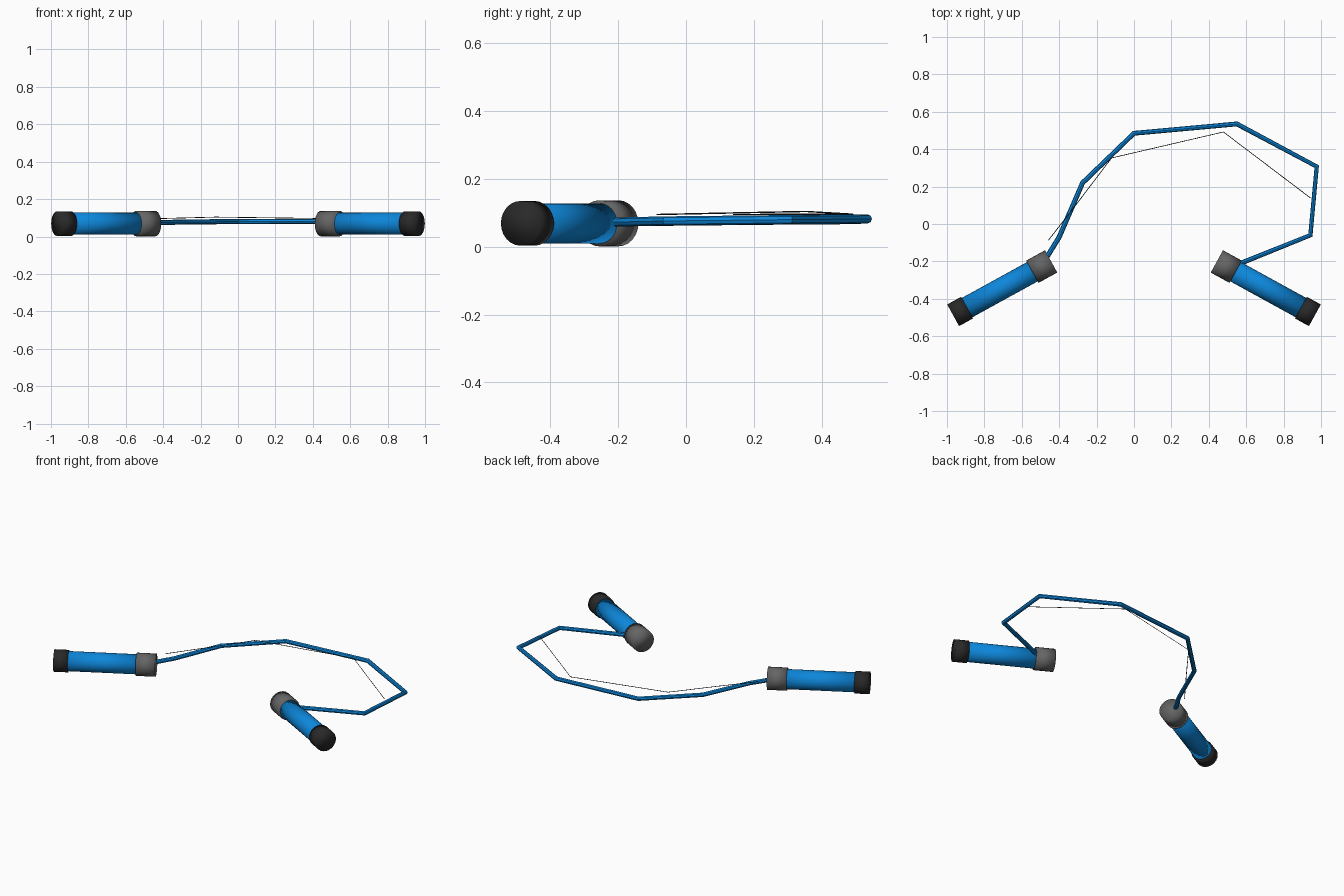
import bpy
from mathutils import Vector

cube = bpy.data.objects.get("Cube")
if cube:
    bpy.data.objects.remove(cube, do_unlink=True)


def material(name, rgb, roughness=0.5):
    mat = bpy.data.materials.new(name)
    mat.use_nodes = True
    color = (*rgb, 1)
    mat.diffuse_color = color
    bsdf = mat.node_tree.nodes["Principled BSDF"]
    bsdf.inputs["Base Color"].default_value = color
    bsdf.inputs["Roughness"].default_value = roughness
    return mat


BLUE = material("bright blue", (0.004, 0.24, 0.70))
GREY = material("mid grey", (0.13, 0.13, 0.13))
BLACK = material("soft black", (0.022, 0.022, 0.022))


def cylinder(name, start, end, radius, mat):
    """Smooth cylinder between two points."""
    axis = end - start
    bpy.ops.mesh.primitive_cylinder_add(
        vertices=24, radius=radius, depth=axis.length, location=(start + end) / 2,
        rotation=axis.to_track_quat('Z', 'Y').to_euler())
    obj = bpy.context.object
    obj.name = name
    obj.data.materials.append(mat)
    bpy.ops.object.shade_smooth()
    return obj


def cord(name, points, radius, resolution, mat):
    """Round cord with straight segments through the points."""
    curve = bpy.data.curves.new(name, 'CURVE')
    curve.dimensions = '3D'
    curve.bevel_depth = radius
    curve.bevel_resolution = resolution
    curve.use_fill_caps = True
    spline = curve.splines.new('POLY')
    spline.points.add(len(points) - 1)
    for target, point in zip(spline.points, points):
        target.co = (*point, 1)
    curve.materials.append(mat)
    obj = bpy.data.objects.new(name, curve)
    bpy.context.collection.objects.link(obj)
    # Turn the curve into a mesh
    bpy.ops.object.select_all(action='DESELECT')
    bpy.context.view_layer.objects.active = obj
    obj.select_set(True)
    bpy.ops.object.convert(target='MESH')
    bpy.ops.object.shade_smooth_by_angle()
    return bpy.context.object


# Two mirrored handles, each a grip with a collar and an end cap
for side, label in ((-1, "right"), (1, "left")):
    inner = Vector((side * 0.443, -0.20, 0.069))
    outer = Vector((side * 0.967, -0.488, 0.069))
    along = (outer - inner).normalized()
    cylinder(label + "_grip", inner + along * 0.05, outer - along * 0.04, 0.059, BLUE)
    cylinder(label + "_collar", inner, inner + along * 0.115, 0.068, GREY)
    cylinder(label + "_end_cap", outer - along * 0.085, outer, 0.066, BLACK)

# Rope lying in a loose loop from one handle to the other
cord("rope", [
    (-0.48, -0.20, 0.073), (-0.40, -0.07, 0.075), (-0.275, 0.22, 0.078),
    (0, 0.485, 0.08), (0.55, 0.535, 0.082), (0.977, 0.307, 0.08),
    (0.943, -0.06, 0.076), (0.50, -0.238, 0.072)], 0.0135, 2, BLUE)

# Fine loose strand resting over the rope
cord("loose_strand", [
    (-0.457, -0.086, 0.095), (-0.307, 0.107, 0.099), (-0.12, 0.353, 0.104),
    (0.478, 0.492, 0.096), (0.944, 0.139, 0.095)], 0.002, 0, BLACK)
